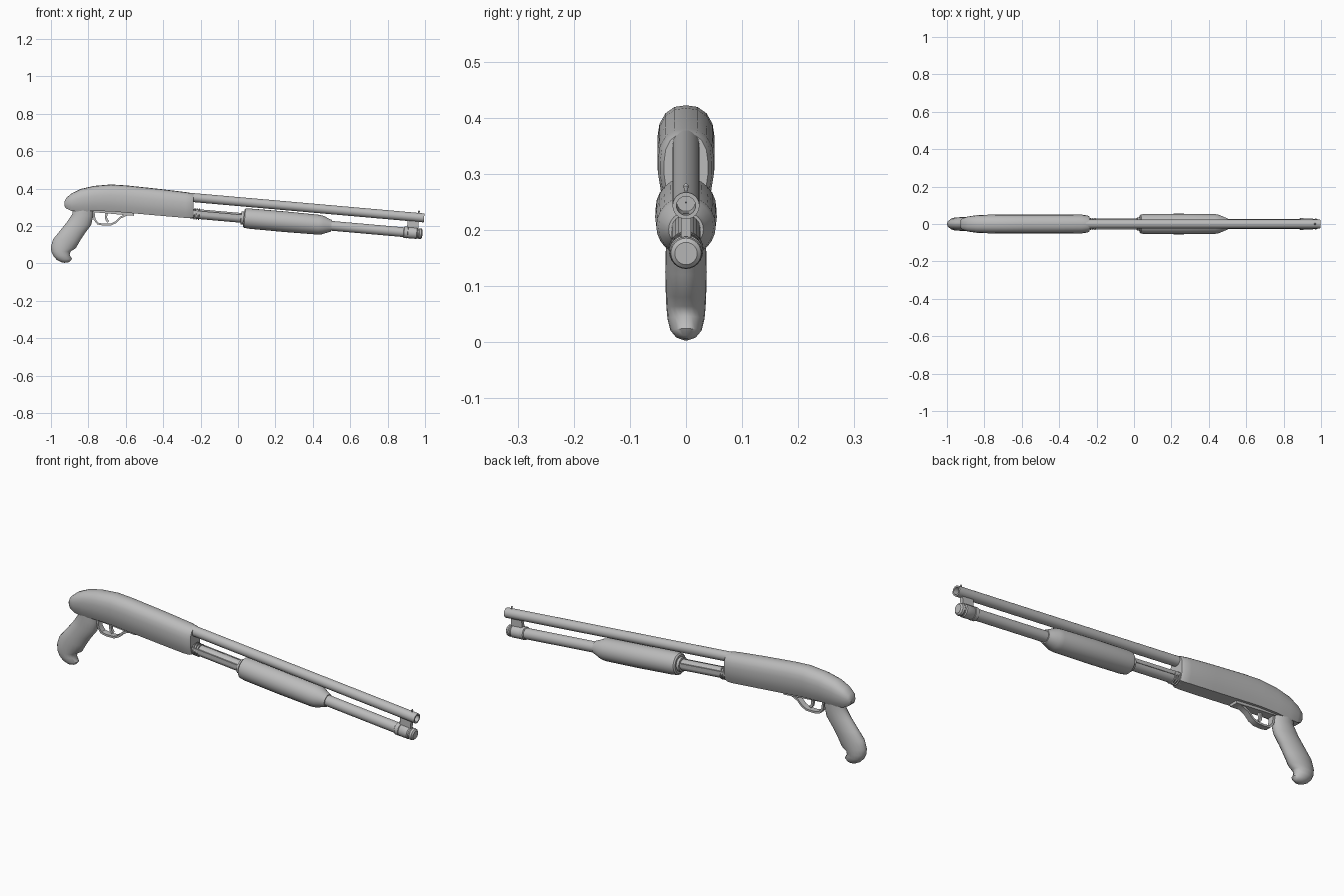
import bpy, bmesh, math
from mathutils import Vector

cube = bpy.data.objects.get("Cube")
if cube:
    bpy.data.objects.remove(cube)

grey = bpy.data.materials.new("Plain grey")
grey.use_nodes = True
grey.diffuse_color = (0.5, 0.5, 0.5, 1)
grey.node_tree.nodes["Principled BSDF"].inputs["Base Color"].default_value = (0.5, 0.5, 0.5, 1)

SLOPE = -0.088                                   # the barrel and tube tilt down to the front
AXIS = Vector((1, 0, SLOPE)).normalized()
UP = Vector((-AXIS.z, 0, AXIS.x))
SIDE = Vector((0, 1, 0))


def barrel_point(x):
    return Vector((x, 0, 0.243 + SLOPE * (x - 0.995)))


def tube_point(x):
    return Vector((x, 0, 0.158 + SLOPE * (x - 0.985)))


def loft(name, rings, angle=35, close=False):
    """Skin a list of equal-length point rings."""
    bm = bmesh.new()
    loops = [[bm.verts.new(p) for p in ring] for ring in rings]
    pairs = list(zip(loops, loops[1:])) + ([(loops[-1], loops[0])] if close else [])
    for a, b in pairs:
        for i in range(len(a)):
            j = (i + 1) % len(a)
            bm.faces.new((a[i], a[j], b[j], b[i]))
    if not close:
        bm.faces.new(loops[0])
        bm.faces.new(loops[-1])
    bmesh.ops.recalc_face_normals(bm, faces=bm.faces)
    mesh = bpy.data.meshes.new(name)
    bm.to_mesh(mesh)
    bm.free()
    mesh.materials.append(grey)
    ob = bpy.data.objects.new(name, mesh)
    bpy.context.collection.objects.link(ob)
    bpy.ops.object.select_all(action="DESELECT")
    ob.select_set(True)
    bpy.context.view_layer.objects.active = ob
    bpy.ops.object.shade_smooth_by_angle(angle=math.radians(angle))
    return ob


def ellipse(center, u, v, n=24):
    return [center + u * math.cos(t) + v * math.sin(t)
            for t in (2 * math.pi * i / n for i in range(n))]


def turned(name, line, profile, n=24, angle=35):
    """Round part along a tilted line; profile holds (x, radius)."""
    return loft(name, [ellipse(line(x), SIDE * r, UP * r, n) for x, r in profile], angle)


def box(name, center, length, width, height):
    corners = [(-1, -1), (1, -1), (1, 1), (-1, 1)]
    return loft(name, [[center + AXIS * s * length / 2 + SIDE * a * width / 2 + UP * b * height / 2
                        for a, b in corners] for s in (-1, 1)])


# Receiver: rounded top, flat sides, tapered belly
half = [(0.4, 0.98), (0.72, 0.9), (0.93, 0.77), (1, 0.6), (1, 0.42), (0.9, 0.2), (0.68, 0)]
section = [(0, 1)] + half + [(-y, z) for y, z in reversed(half)]
stations = [(-0.928, 0.305, 0.33, 0.018), (-0.918, 0.293, 0.35, 0.03), (-0.89, 0.28, 0.374, 0.04),
            (-0.84, 0.277, 0.398, 0.047), (-0.77, 0.28, 0.414, 0.05), (-0.68, 0.278, 0.422, 0.051),
            (-0.6, 0.271, 0.417, 0.051), (-0.42, 0.255, 0.398, 0.051), (-0.28, 0.243, 0.381, 0.05),
            (-0.25, 0.242, 0.376, 0.046), (-0.237, 0.246, 0.372, 0.039)]
loft("receiver", [[Vector((x, w * y, lo + (hi - lo) * z)) for y, z in section]
                  for x, lo, hi, w in stations])

# Pistol grip: oval sections between back and front edges
grip = [(-0.888, 0.3, -0.77, 0.3, 0.034), (-0.885, 0.265, -0.775, 0.25, 0.035),
        (-0.915, 0.22, -0.785, 0.205, 0.035), (-0.955, 0.17, -0.817, 0.163, 0.036),
        (-0.988, 0.13, -0.845, 0.12, 0.037), (-1.0, 0.09, -0.868, 0.08, 0.036),
        (-0.998, 0.062, -0.895, 0.064, 0.035), (-0.985, 0.036, -0.9, 0.046, 0.033),
        (-0.968, 0.018, -0.888, 0.024, 0.028), (-0.945, 0.006, -0.896, 0.012, 0.018),
        (-0.928, 0.003, -0.905, 0.006, 0.006)]
rings = []
for xb, zb, xf, zf, w in grip:
    back, front = Vector((xb, 0, zb)), Vector((xf, 0, zf))
    rings.append(ellipse((back + front) / 2, (front - back) / 2, SIDE * w, 20))
loft("pistol_grip", rings, 50)


def strap(name, path, width, thick):
    """Flat band following a path in the xz plane."""
    pts = [Vector((x, 0, z)) for x, z in path]
    result = []
    for i, p in enumerate(pts):
        d = (pts[min(i + 1, len(pts) - 1)] - pts[max(i - 1, 0)]).normalized()
        normal = Vector((-d.z, 0, d.x))
        result.append([p + SIDE * a * width / 2 + normal * b * thick / 2
                       for a, b in ((-1, -1), (1, -1), (1, 1), (-1, 1))])
    return loft(name, result, 40)


# Trigger group
strap("trigger_guard", [(-0.772, 0.275), (-0.767, 0.235), (-0.75, 0.213), (-0.72, 0.207),
                        (-0.68, 0.208), (-0.655, 0.219), (-0.63, 0.244), (-0.6, 0.258),
                        (-0.56, 0.268)], 0.03, 0.01)
strap("trigger", [(-0.7, 0.28), (-0.706, 0.25), (-0.703, 0.232), (-0.693, 0.222)], 0.014, 0.012)
box("trigger_plate", Vector((-0.665, 0, 0.275)), 0.22, 0.044, 0.022)

# Barrel with a hollow muzzle
outline = [(-0.26, 0.024), (0.995, 0.024), (0.995, 0.017), (0.93, 0.016), (0.93, 0.001), (-0.26, 0.001)]
loft("barrel", [ellipse(barrel_point(x), SIDE * r, UP * r) for x, r in outline], close=True)
bead = barrel_point(0.965) + UP * 0.027
loft("front_sight", [ellipse(bead + UP * h, SIDE * r, AXIS * r, 10)
                     for h, r in ((-0.005, 0.004), (0.002, 0.004), (0.006, 0.005), (0.01, 0.002))])

# Magazine tube and its end cap
turned("magazine_tube", tube_point, [(-0.26, 0.026), (0.92, 0.026)])
turned("magazine_cap", tube_point, [(0.905, 0.026), (0.911, 0.03), (0.955, 0.03), (0.96, 0.026),
                                    (0.966, 0.026), (0.97, 0.029), (0.98, 0.027), (0.986, 0.02)])
middle = (barrel_point(0.935) + tube_point(0.935)) / 2
box("barrel_lug", middle, 0.06, 0.018, 0.055)
turned("lug_ring", tube_point, [(0.885, 0.027), (0.888, 0.031), (0.907, 0.031), (0.91, 0.027)])

# Sliding fore-end
turned("fore_end", tube_point, [(0.03, 0.03), (0.03, 0.044), (0.036, 0.051), (0.06, 0.054),
                                (0.25, 0.055), (0.43, 0.053), (0.455, 0.049), (0.485, 0.036),
                                (0.5, 0.031), (0.5, 0.026)])

# Action bars and rings between fore-end and receiver
for label, s in (("left", 1), ("right", -1)):
    box(label + "_action_bar", tube_point(-0.1) + SIDE * s * 0.026 + UP * 0.008, 0.3, 0.006, 0.018)
for i in range(3):
    x = -0.236 + 0.012 * i
    turned("tube_ring_%d" % (i + 1), tube_point, [(x, 0.026), (x + 0.001, 0.031),
                                                  (x + 0.005, 0.031), (x + 0.006, 0.026)])
turned("fore_end_nut", tube_point, [(0.015, 0.026), (0.016, 0.035), (0.032, 0.035)])
